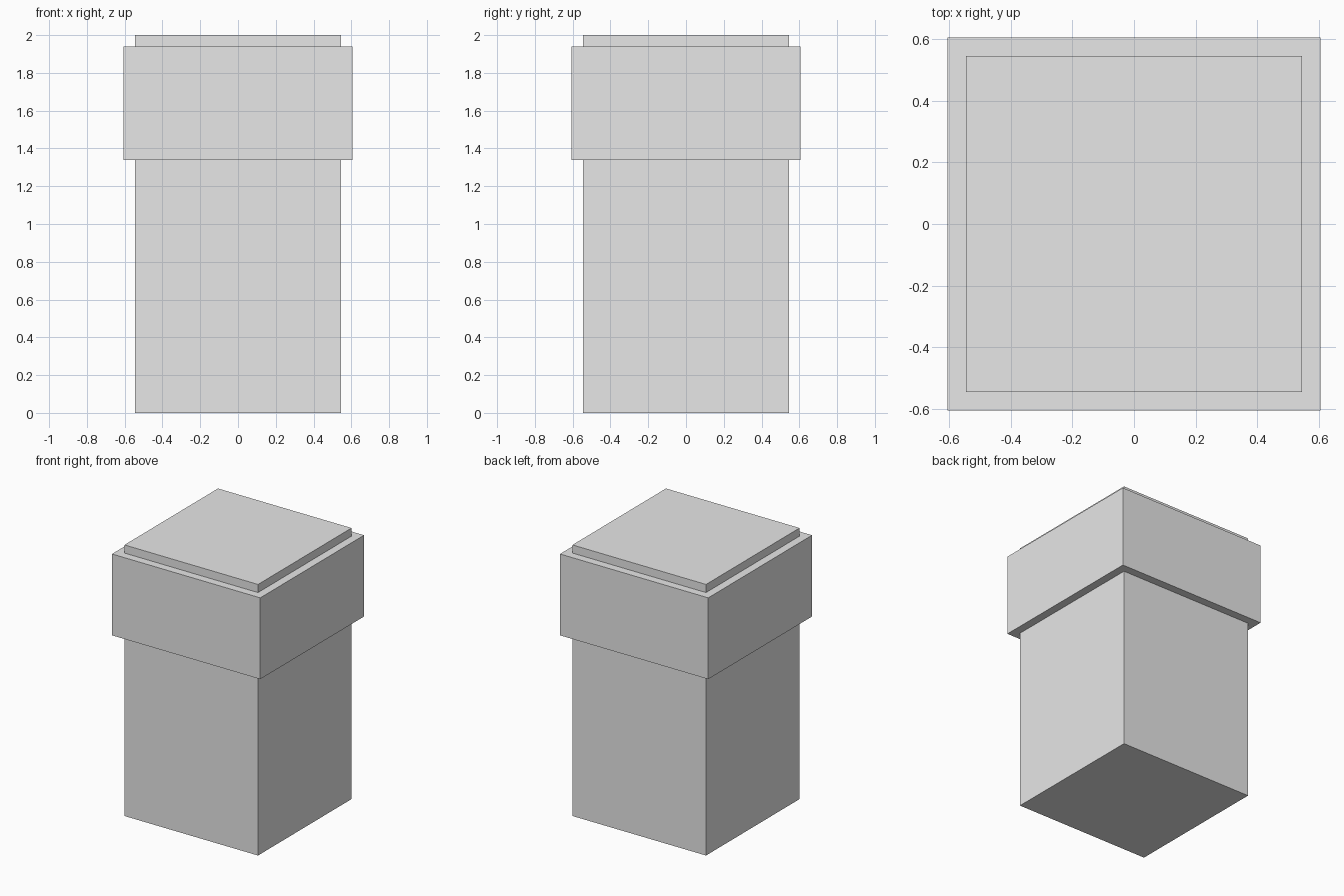
import bpy
import bmesh
from mathutils import Matrix

cube = bpy.data.objects.get("Cube")
if cube:
    bpy.data.objects.remove(cube, do_unlink=True)

# Single plain grey
grey = bpy.data.materials.new("plain grey")
grey.use_nodes = True
colour = (0.8, 0.8, 0.8, 1)
grey.diffuse_color = colour
grey.node_tree.nodes["Principled BSDF"].inputs["Base Color"].default_value = colour


def box(name, width, bottom, top):
    """Square block centred on the z axis."""
    bm = bmesh.new()
    place = Matrix.Translation((0, 0, (bottom + top) / 2))
    scale = Matrix.Diagonal((width, width, top - bottom, 1))
    bmesh.ops.create_cube(bm, size=1, matrix=place @ scale)
    mesh = bpy.data.meshes.new(name)
    bm.to_mesh(mesh)
    bm.free()
    mesh.materials.append(grey)
    obj = bpy.data.objects.new(name, mesh)
    bpy.context.collection.objects.link(obj)
    return obj


# Tall post running up through a wide collar
box("post", 1.09, 0, 2)
box("collar", 1.21, 1.34, 1.94)
